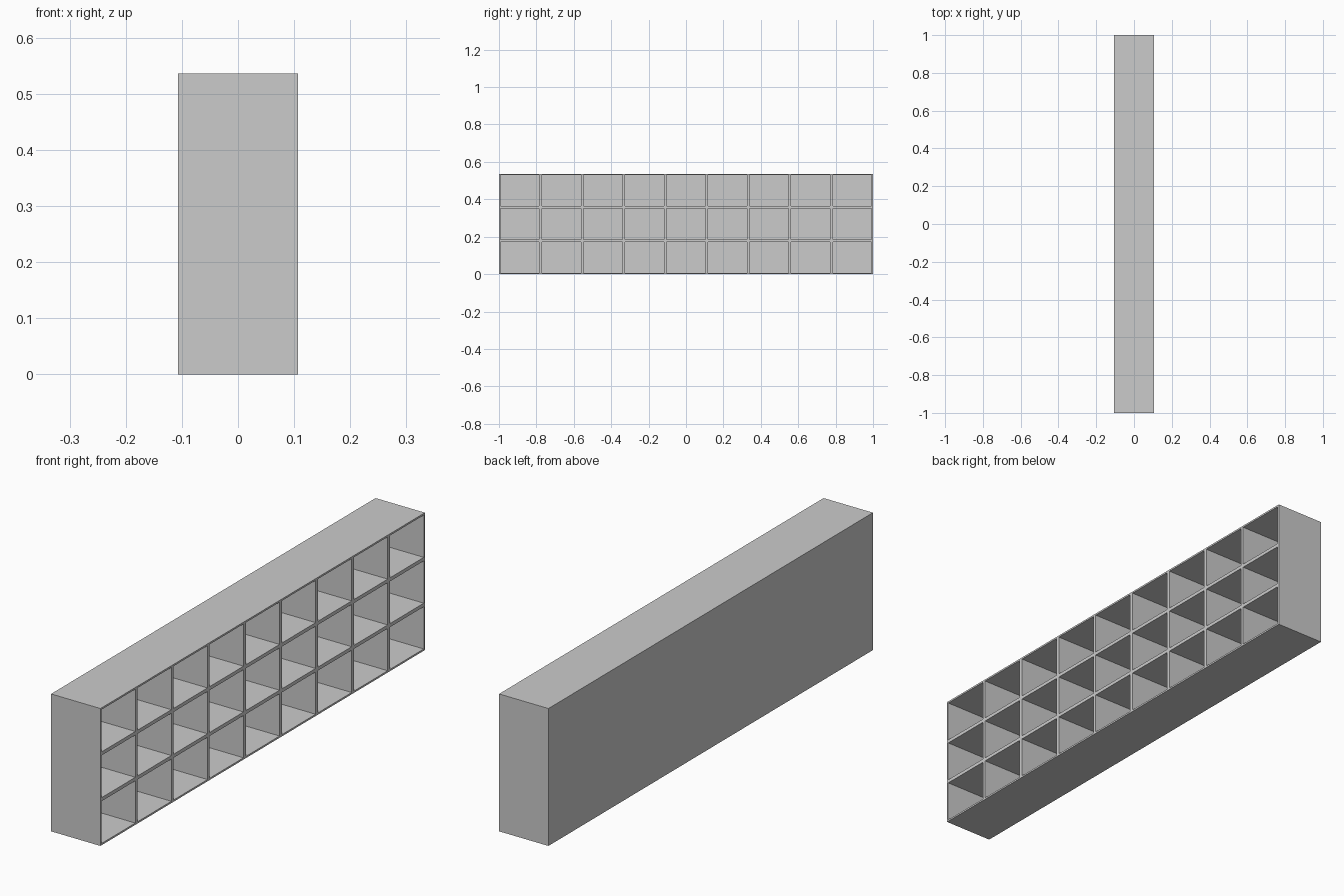
import bpy, bmesh

if "Cube" in bpy.data.objects:
    bpy.data.objects.remove(bpy.data.objects["Cube"])

COLS, ROWS = 9, 3
DEPTH, LENGTH, HEIGHT = 0.213, 2.0, 0.536
WALL = 0.007      # half a divider, also the outer shell and back panel

bm = bmesh.new()

# Solid block standing on the ground
bmesh.ops.create_cube(bm, size=1.0)
for v in bm.verts:
    v.co = (v.co.x * DEPTH, v.co.y * LENGTH, (v.co.z + 0.5) * HEIGHT)


def slice_block(point, normal):
    geom = bm.verts[:] + bm.edges[:] + bm.faces[:]
    bmesh.ops.bisect_plane(bm, geom=geom, plane_co=point, plane_no=normal)


# Divide the block into a grid of compartments
for i in range(1, COLS):
    slice_block((0, -LENGTH / 2 + LENGTH * i / COLS, 0), (0, 1, 0))
for j in range(1, ROWS):
    slice_block((0, 0, HEIGHT * j / ROWS), (0, 0, 1))

# Inset every open-side panel, then push it back to form a cubby
bm.normal_update()
panels = [f for f in bm.faces if f.normal.x > 0.9]
bmesh.ops.inset_individual(bm, faces=panels, thickness=WALL, use_even_offset=True)
pushed = bmesh.ops.extrude_discrete_faces(bm, faces=panels)["faces"]
for f in pushed:
    for v in f.verts:
        v.co.x = -DEPTH / 2 + WALL

bmesh.ops.recalc_face_normals(bm, faces=bm.faces[:])
# Merge the flat pieces of the outer shell
bmesh.ops.dissolve_limit(bm, angle_limit=0.01, verts=bm.verts[:], edges=[
    e for e in bm.edges if all(v.co.x < -DEPTH / 2 + 1e-4 for v in e.verts)])

mesh = bpy.data.meshes.new("cubby_shelf")
bm.to_mesh(mesh)
bm.free()
shelf = bpy.data.objects.new("cubby_shelf", mesh)
bpy.context.collection.objects.link(shelf)
